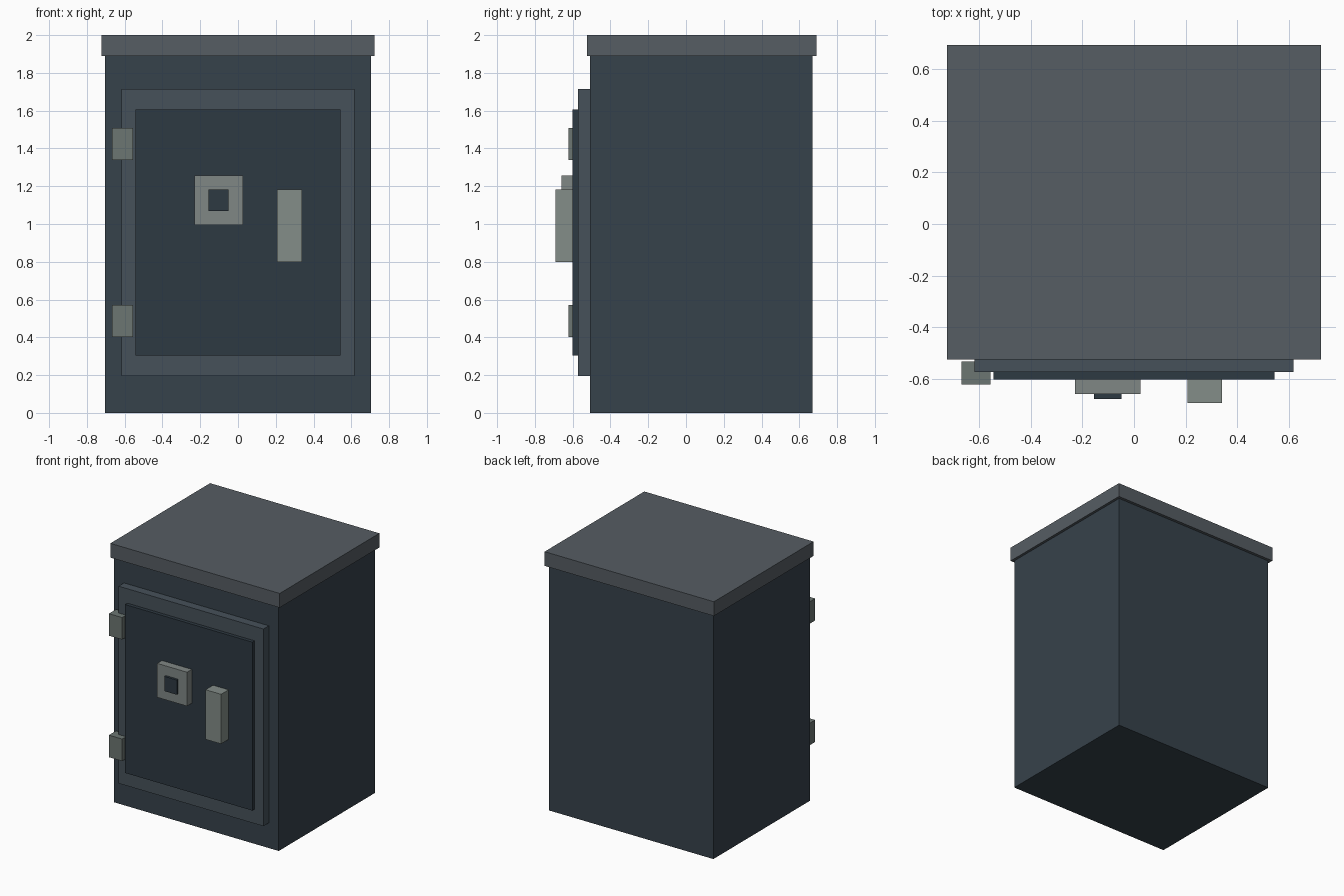
import bpy
import bmesh

if "Cube" in bpy.data.objects:
    bpy.data.objects.remove(bpy.data.objects["Cube"])


def material(name, rgb):
    mat = bpy.data.materials.new(name)
    mat.diffuse_color = (*rgb, 1.0)
    mat.use_nodes = True
    mat.node_tree.nodes["Principled BSDF"].inputs["Base Color"].default_value = mat.diffuse_color
    return mat


def box(name, x, y, z, mat):
    """Add a box spanning the given (min, max) ranges."""
    bm = bmesh.new()
    bmesh.ops.create_cube(bm, size=1.0)
    for v in bm.verts:
        v.co = [r[0] + (c + 0.5) * (r[1] - r[0]) for c, r in zip(v.co, (x, y, z))]
    mesh = bpy.data.meshes.new(name)
    bm.to_mesh(mesh)
    bm.free()
    mesh.materials.append(mat)
    obj = bpy.data.objects.new(name, mesh)
    bpy.context.collection.objects.link(obj)
    return obj


body_mat = material("body_steel", (0.037, 0.054, 0.070))
lid_mat = material("lid_steel", (0.093, 0.109, 0.125))
frame_mat = material("frame_steel", (0.061, 0.083, 0.102))
panel_mat = material("panel_steel", (0.027, 0.041, 0.054))
dial_mat = material("dial_metal", (0.216, 0.242, 0.235))
handle_mat = material("handle_metal", (0.227, 0.266, 0.246))
hinge_mat = material("hinge_metal", (0.150, 0.180, 0.168))

# Cabinet and overhanging lid
box("body", (-0.703, 0.703), (-0.507, 0.67), (0, 1.89), body_mat)
box("lid", (-0.723, 0.723), (-0.524, 0.692), (1.89, 2.0), lid_mat)

# Stepped door
box("door_frame", (-0.618, 0.618), (-0.573, -0.507), (0.194, 1.716), frame_mat)
box("door_panel", (-0.543, 0.543), (-0.601, -0.573), (0.305, 1.605), panel_mat)

# Lock dial with its knob, and the pull handle
box("dial", (-0.229, 0.026), (-0.659, -0.601), (0.995, 1.257), dial_mat)
box("dial_knob", (-0.155, -0.049), (-0.677, -0.659), (1.07, 1.183), panel_mat)
box("handle", (0.207, 0.34), (-0.692, -0.601), (0.80, 1.183), handle_mat)

# Hinges on the left edge of the door
for label, z in (("lower", 0.486), ("upper", 1.424)):
    box(f"hinge_{label}", (-0.668, -0.555), (-0.621, -0.533),
        (z - 0.085, z + 0.085), hinge_mat)
